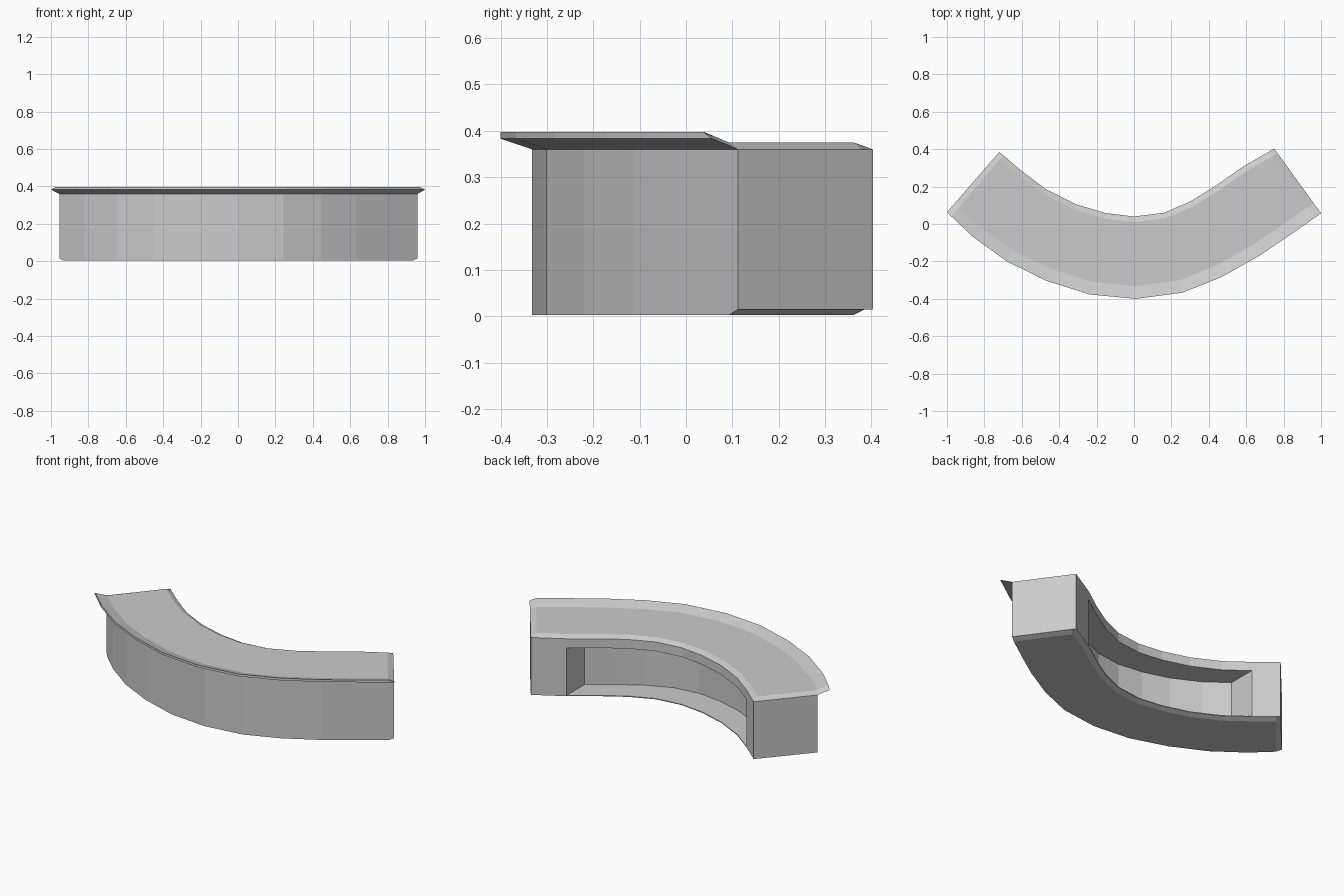
import bpy, bmesh
from mathutils import Vector

if "Cube" in bpy.data.objects:
    bpy.data.objects.remove(bpy.data.objects["Cube"])

# Plan curves (left to right): lip edge at the front, inner edge at the back
lip = [(-1, .063), (-.86, -.07), (-.68, -.2), (-.47, -.303), (-.235, -.377), (.01, -.4),
       (.26, -.367), (.47, -.283), (.67, -.17), (.84, -.055), (1, .057)]
inner = [(-.72, .385), (-.60, .283), (-.47, .185), (-.31, .105), (-.15, .058), (0, .04),
         (.16, .06), (.30, .12), (.43, .2), (.58, .305), (.75, .403)]
lip = [Vector(p) for p in lip]
inner = [Vector(p) for p in inner]

OVERHANG, BEVEL, END = .068, .03, .17
FLOOR_Z, CEIL_Z, DEPTH = .02, .305, .17


def with_end_rings(pts):
    """Add a ring close to each end for the chamfer."""
    return ([pts[0], pts[0].lerp(pts[1], END)] + pts[1:-1]
            + [pts[-1].lerp(pts[-2], END), pts[-1]])


lip, inner = with_end_rings(lip), with_end_rings(inner)
last = len(lip) - 1

MID_Z = [.015, .003, .003, .36, .383, .397, .375, .375, .36, CEIL_Z, FLOOR_Z]
END_Z = [.015, .015, .015, .36, .383, .383, .36, .36, .36, CEIL_Z, FLOOR_Z]

bm = bmesh.new()

# Cross-section rings along the curve
rings = []
for i, (l, n) in enumerate(zip(lip, inner)):
    d = (n - l).normalized()
    body, bev = l + d * OVERHANG, n - d * BEVEL
    plan = [n, bev, body, body, l, l, body, bev, n, n, n]
    zs = END_Z if i in (0, last) else MID_Z
    rings.append([bm.verts.new((p.x, p.y, z)) for p, z in zip(plan, zs)])

# Shell, leaving the niche open at the back
n = len(MID_Z)
for i in range(last):
    a, b = rings[i], rings[i + 1]
    for j in range(n):
        if j == 9 and 2 <= i < last - 2:
            continue
        k = (j + 1) % n
        bm.faces.new((a[j], a[k], b[k], b[j]))

# End panels
for r in (rings[0], rings[-1]):
    bm.faces.new([r[j] for j in (0, 1, 2, 3, 7, 8, 9, 10)])

# Niche: ceiling, back wall, floor and two side walls
niche = []
for r in rings[2:last - 1]:
    top, bot = r[9], r[10]
    back = [bm.verts.new(v.co + Vector((0, -DEPTH, 0))) for v in (top, bot)]
    niche.append([top, back[0], back[1], bot])
for a, b in zip(niche, niche[1:]):
    for j in range(3):
        bm.faces.new((a[j], a[j + 1], b[j + 1], b[j]))
bm.faces.new(niche[0])
bm.faces.new(niche[-1])

bmesh.ops.remove_doubles(bm, verts=bm.verts, dist=1e-5)
bmesh.ops.recalc_face_normals(bm, faces=bm.faces)

mesh = bpy.data.meshes.new("curved_counter")
bm.to_mesh(mesh)
bm.free()
bpy.context.collection.objects.link(bpy.data.objects.new("curved_counter", mesh))
